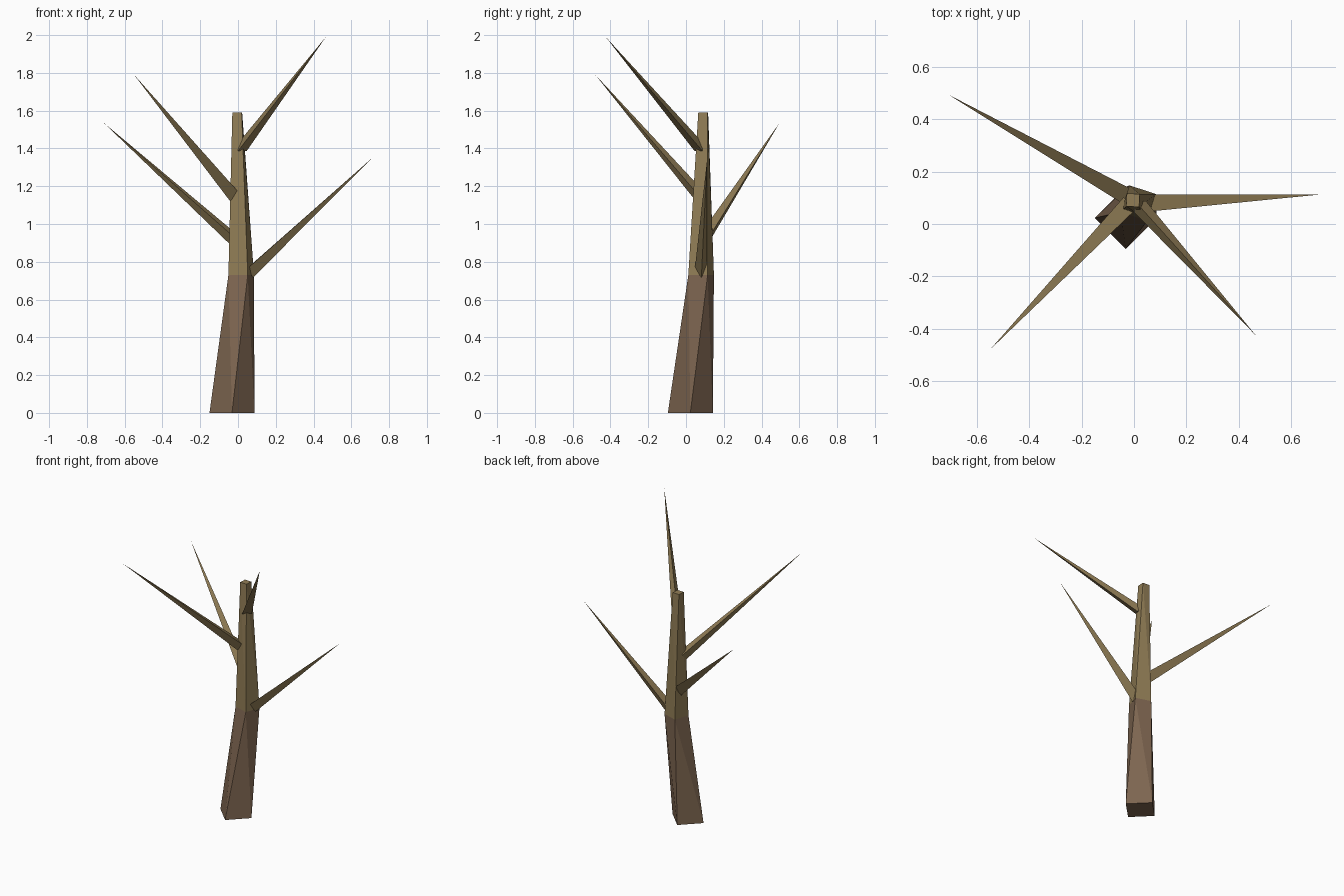
import bpy, bmesh, math
from mathutils import Vector

cube = bpy.data.objects.get("Cube")
if cube:
    bpy.data.objects.remove(cube, do_unlink=True)


def material(name, color):
    m = bpy.data.materials.new(name)
    m.use_nodes = True
    m.diffuse_color = color
    m.node_tree.nodes["Principled BSDF"].inputs["Base Color"].default_value = color
    return m


lower_bark = material("brown_bark", (0.205, 0.130, 0.080, 1))
upper_bark = material("olive_bark", (0.283, 0.205, 0.092, 1))


def finish(bm, name, mats):
    bmesh.ops.recalc_face_normals(bm, faces=bm.faces)
    mesh = bpy.data.meshes.new(name)
    bm.to_mesh(mesh)
    bm.free()
    for m in mats:
        mesh.materials.append(m)
    obj = bpy.data.objects.new(name, mesh)
    bpy.context.collection.objects.link(obj)


# Trunk: square rings that twist and taper (centre, corner radius, first corner angle)
RINGS = [((-0.032, 0.023, 0), 0.119, 180),
         ((0.017, 0.080, 0.73), 0.076, 207),
         ((-0.004, 0.091, 1.59), 0.035, 222)]
bm = bmesh.new()
rings = []
for (x, y, z), r, start in RINGS:
    angles = [math.radians(start + 90 * i) for i in range(4)]
    rings.append([bm.verts.new((x + r * math.cos(a), y + r * math.sin(a), z)) for a in angles])
for level, (low, high) in enumerate(zip(rings, rings[1:])):
    for i in range(4):
        j = (i + 1) % 4
        # Each twisted side is folded along its diagonal
        for tri in ((low[i], low[j], high[i]), (low[j], high[j], high[i])):
            bm.faces.new(tri).material_index = level
bm.faces.new(rings[0])
bm.faces.new(rings[-1]).material_index = 1
finish(bm, "trunk", [lower_bark, upper_bark])


# Branches: three-sided spikes, keel down unless rolled over
def branch(name, base, tip, radius, roll=0):
    base, tip = Vector(base), Vector(tip)
    d = (tip - base).normalized()
    side = d.cross(Vector((0, 0, 1))).normalized()
    up = side.cross(d)
    bm = bmesh.new()
    foot = []
    for i in range(3):
        a = math.radians(-90 + roll + 120 * i)
        foot.append(bm.verts.new(base + radius * (side * math.cos(a) + up * math.sin(a))))
    point = bm.verts.new(tip)
    bm.faces.new(foot)
    for i in range(3):
        bm.faces.new((foot[i], foot[(i + 1) % 3], point))
    finish(bm, name, [upper_bark])


branch("left_branch", (0.055, 0.080, 0.745), (0.705, 0.112, 1.345), 0.038)
branch("front_right_branch", (-0.025, 0.070, 1.150), (-0.55, -0.48, 1.79), 0.038)
branch("back_right_branch", (-0.025, 0.105, 0.925), (-0.71, 0.495, 1.535), 0.038)
branch("front_left_branch", (0.015, 0.075, 1.400), (0.465, -0.425, 1.99), 0.036, 180)
